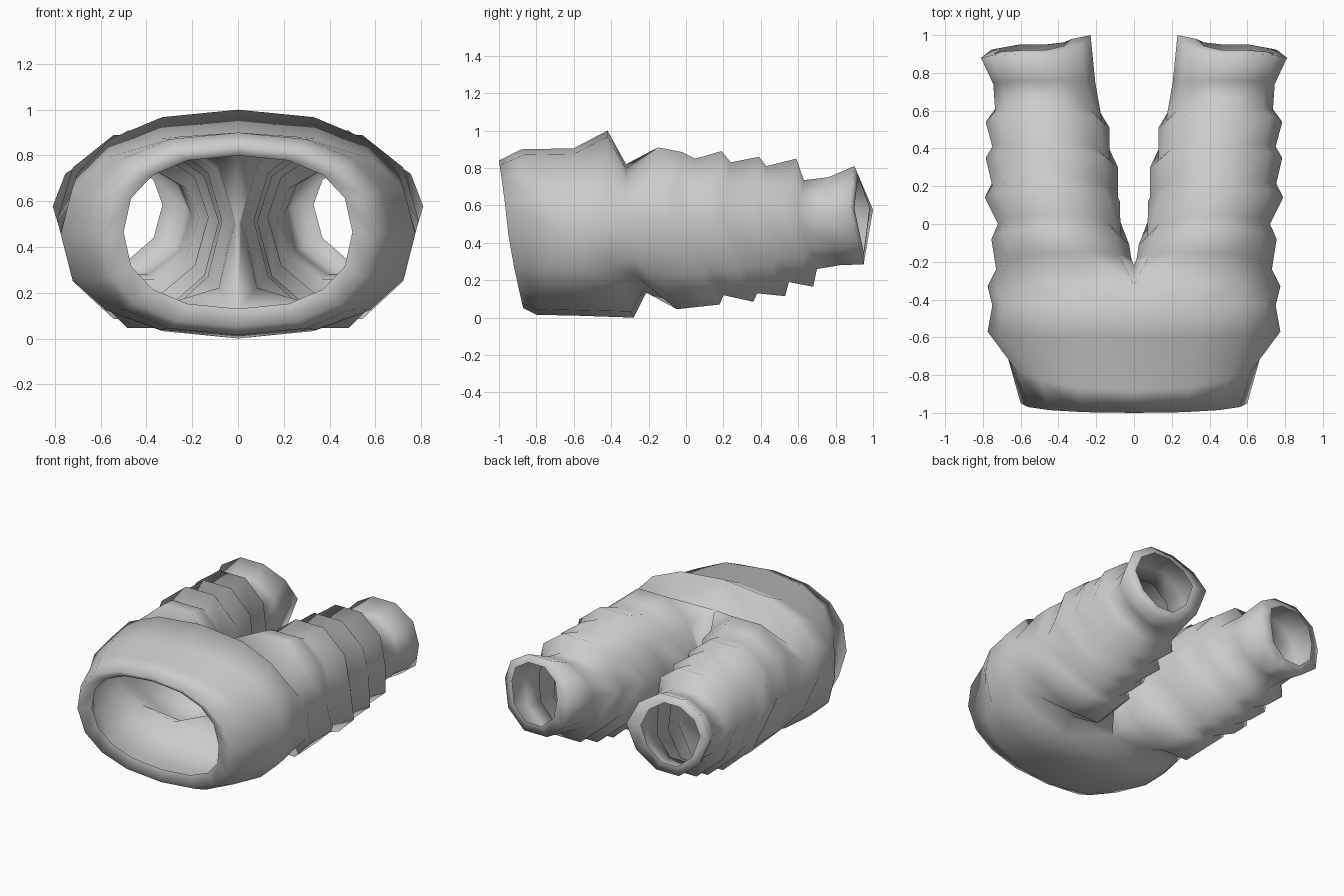
import bpy, bmesh
from math import cos, sin, radians, copysign

if "Cube" in bpy.data.objects:
    bpy.data.objects.remove(bpy.data.objects["Cube"])


def spow(v, e):
    return copysign(abs(v) ** e, v)


def mix(a, b, t):
    return a + (b - a) * t


# Half ring of the hips: 9 points from top centre round the side to bottom centre
def hip_ring(w, zt, zb, yt, ys, yb, e=0.85):
    pts = []
    for k in range(9):
        a = radians(90 - 22.5 * k)
        c, s = cos(a), sin(a)
        if k in (0, 8):
            c = 0.0
        z = (zt + zb) / 2 + (zt - zb) / 2 * spow(s, e)
        pts.append((w * spow(c, e), mix(ys, yt if s > 0 else yb, abs(s)), z))
    return pts


# Full ring of a leg: 10 points, the last one facing the other leg
def leg_ring(xi, xo, zt, zb, yt, yo, yi, yb):
    pts = []
    for k in range(10):
        a = radians(144 - 36 * k)
        c, s = cos(a), sin(a) / 0.951
        t = min(abs(s), 1)
        x = (xi + xo) / 2 + (xo - xi) / 2 * c
        z = (zt + zb) / 2 + (zt - zb) / 2 * s + 0.03 * (1 - t)
        y = mix(yo if c > 0 else yi, yt if s > 0 else yb, t)
        pts.append((x, y, z))
    return pts


# Waist to crotch: width, top z, bottom z, then y at top, side, bottom
hips = [
    (0.50, 0.80, 0.13, -0.96, -0.93, -0.85),
    (0.60, 0.84, 0.05, -1.00, -0.95, -0.87),
    (0.67, 0.90, 0.015, -0.88, -0.70, -0.80),
    (0.775, 0.905, 0.01, -0.60, -0.57, -0.57),
    (0.75, 1.00, 0.00, -0.42, -0.43, -0.28),
    (0.775, 0.82, 0.12, -0.32, -0.33, -0.22),
]
# Folds of the leg: inner x, outer x, top z, bottom z, then y at top, outer, inner, bottom
legs = [
    (0.015, 0.73, 0.91, 0.045, -0.15, -0.24, -0.18, -0.05),
    (0.025, 0.755, 0.885, 0.07, -0.02, -0.08, -0.11, 0.18),
    (0.07, 0.72, 0.85, 0.12, 0.05, 0.00, -0.08, 0.20),
    (0.075, 0.79, 0.89, 0.085, 0.19, 0.14, 0.12, 0.36),
    (0.085, 0.75, 0.83, 0.13, 0.24, 0.20, 0.14, 0.38),
    (0.085, 0.785, 0.86, 0.115, 0.39, 0.35, 0.30, 0.53),
    (0.13, 0.75, 0.81, 0.19, 0.43, 0.41, 0.33, 0.55),
    (0.13, 0.785, 0.85, 0.165, 0.59, 0.54, 0.51, 0.68),
    (0.17, 0.735, 0.735, 0.26, 0.63, 0.60, 0.55, 0.70),
    (0.205, 0.745, 0.75, 0.28, 0.76, 0.74, 0.75, 0.82),
    (0.23, 0.81, 0.81, 0.285, 0.90, 0.88, 1.00, 0.95),
    (0.33, 0.74, 0.76, 0.35, 0.92, 0.90, 0.98, 0.95),
]

bm = bmesh.new()


def bridge(a, b, closed):
    n = len(a)
    for i in range(n if closed else n - 1):
        j = (i + 1) % n
        bm.faces.new((a[i], a[j], b[j], b[i]))


# Hips
prev = None
for r in hips:
    ring = [bm.verts.new(p) for p in hip_ring(*r)]
    if prev:
        bridge(prev, ring, False)
    prev = ring

# Crotch point closes the last half ring into a leg loop
prev.append(bm.verts.new((0, -0.22, 0.50)))

# Leg with stacked folds, flared cuff and turned-in lip
for r in legs:
    ring = [bm.verts.new(p) for p in leg_ring(*r)]
    bridge(prev, ring, True)
    prev = ring

bmesh.ops.recalc_face_normals(bm, faces=bm.faces)
if sum(f.normal.x * f.calc_area() * f.calc_center_median().x for f in bm.faces) < 0:
    bmesh.ops.reverse_faces(bm, faces=bm.faces)
for f in bm.faces:
    f.smooth = True

mesh = bpy.data.meshes.new("trousers")
bm.to_mesh(mesh)
bm.free()
trousers = bpy.data.objects.new("trousers", mesh)
bpy.context.collection.objects.link(trousers)

# Second half
mirror = trousers.modifiers.new("other_half", 'MIRROR')
mirror.use_clip = True
mirror.merge_threshold = 0.001
